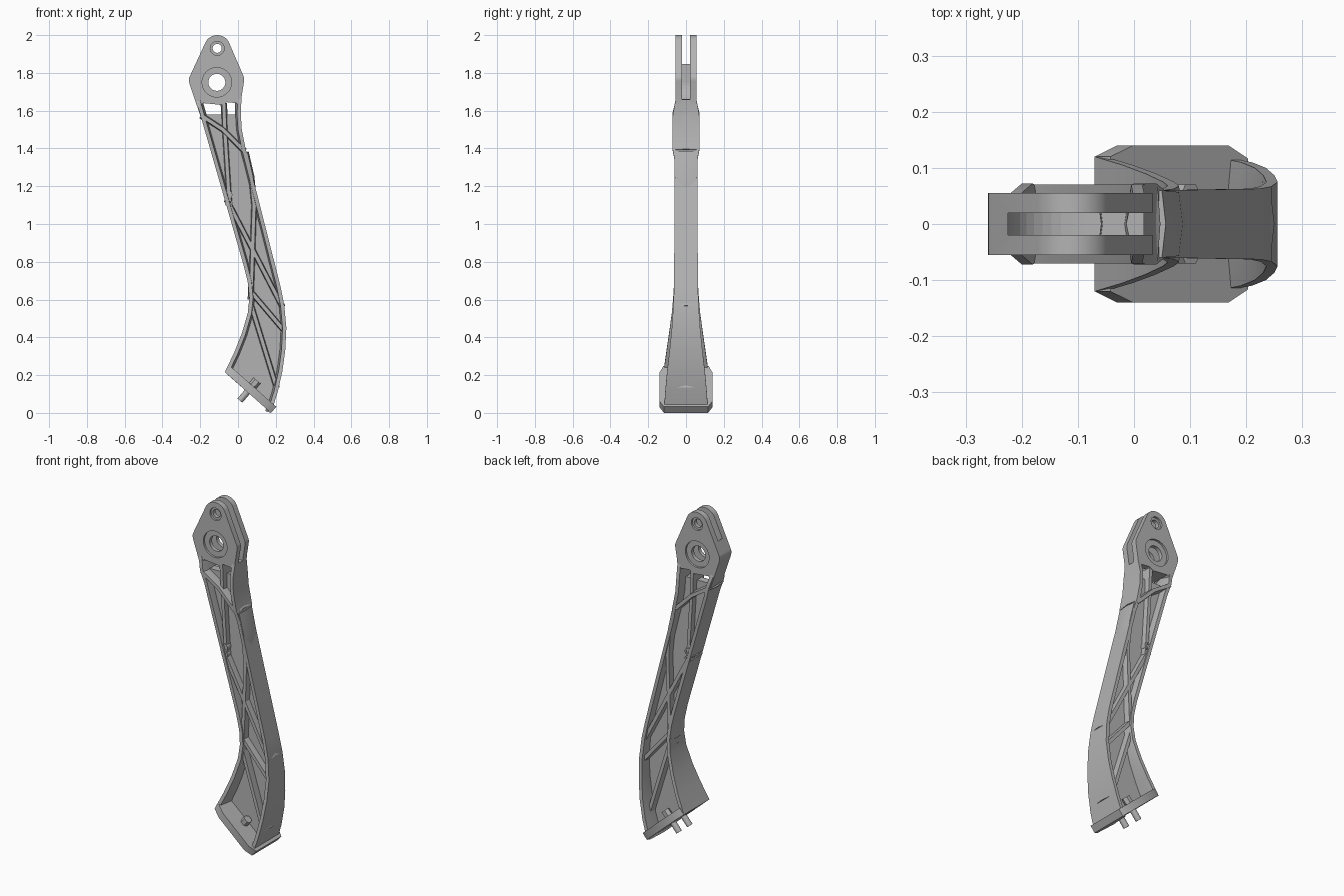
import bpy, bmesh, math
from mathutils import Vector

if "Cube" in bpy.data.objects:
    bpy.data.objects.remove(bpy.data.objects["Cube"])

metal = bpy.data.materials.new("grey_metal")
metal.use_nodes = True
GREY = (0.45, 0.45, 0.45, 1)
metal.diffuse_color = GREY
metal.node_tree.nodes["Principled BSDF"].inputs["Base Color"].default_value = GREY


def finish(name, bm, helper=False):
    """Turn a bmesh into a shaded object."""
    bmesh.ops.recalc_face_normals(bm, faces=bm.faces)
    mesh = bpy.data.meshes.new(name)
    bm.to_mesh(mesh)
    bm.free()
    mesh.materials.append(metal)
    obj = bpy.data.objects.new(name, mesh)
    bpy.context.collection.objects.link(obj)
    if helper:
        obj.hide_render = True
        obj.hide_viewport = True
        return obj
    for other in bpy.context.selected_objects:
        other.select_set(False)
    obj.select_set(True)
    bpy.context.view_layer.objects.active = obj
    bpy.ops.object.shade_smooth_by_angle(angle=math.radians(32))
    return obj


def prism(name, outline, y0, y1, helper=False):
    """Extrude an x-z outline from y0 to y1."""
    bm = bmesh.new()
    a, b = [[bm.verts.new((p[0], y, p[1])) for p in outline] for y in (y0, y1)]
    bm.faces.new(a)
    bm.faces.new(b)
    for i in range(len(a)):
        j = (i + 1) % len(a)
        bm.faces.new((a[i], a[j], b[j], b[i]))
    return finish(name, bm, helper)


def strip(name, path, near, far, draft_near=0.0, draft_far=0.0):
    """Sweep a drafted bar along (x, z, half depth) points, spanning two offsets."""
    bm = bmesh.new()
    rings = []
    for i, (x, z, d) in enumerate(path):
        here = Vector((x, z))
        dirs = []
        if i > 0:
            dirs.append((here - Vector(path[i - 1][:2])).normalized())
        if i < len(path) - 1:
            dirs.append((Vector(path[i + 1][:2]) - here).normalized())
        t = sum(dirs, Vector((0, 0))).normalized()
        n = Vector((-t.y, t.x))
        section = [(near, d), (far, d), (far + draft_far, 0),
                   (far, -d), (near, -d), (near - draft_near, 0)]
        ring = []
        for off, y in section:
            p = here + n * off
            ring.append(bm.verts.new((p.x, y, p.y)))
        rings.append(ring)
    for a, b in zip(rings, rings[1:]):
        for i in range(6):
            j = (i + 1) % 6
            bm.faces.new((a[i], a[j], b[j], b[i]))
    bm.faces.new(rings[0])
    bm.faces.new(rings[-1])
    return finish(name, bm)


def arc(cx, cz, r, start, end, steps):
    angles = [math.radians(start + (end - start) * i / steps) for i in range(steps + 1)]
    return [(cx + r * math.cos(a), cz + r * math.sin(a)) for a in angles]


def disc(cx, cz, r):
    return arc(cx, cz, r, 0, 350, 35)


def cut(target, cutter):
    mod = target.modifiers.new(cutter.name, "BOOLEAN")
    mod.operation = "DIFFERENCE"
    mod.solver = "EXACT"
    mod.object = cutter


def rod(name, start, end, radius, sides):
    """Cylinder between two points."""
    start, end = Vector(start), Vector(end)
    bm = bmesh.new()
    bmesh.ops.create_cone(bm, cap_ends=True, segments=sides, radius1=radius,
                          radius2=radius, depth=(end - start).length)
    turn = (end - start).to_track_quat("Z", "Y").to_matrix()
    bmesh.ops.rotate(bm, verts=bm.verts, matrix=turn)
    bmesh.ops.translate(bm, verts=bm.verts, vec=(start + end) / 2)
    return finish(name, bm)


# Outer edges of the arm, listed top to bottom as x, z, half depth
left_edge = [(-.22, 1.65, .055), (-.2, 1.58, .072), (-.18, 1.51, .062), (.03, .78, .06),
             (.052, .69, .063), (.06, .61, .068), (.052, .53, .075), (.02, .42, .09),
             (-.02, .32, .105), (-.07, .215, .12)]
right_edge = [(.018, 1.66, .055), (.015, 1.58, .07), (.02, 1.5, .072), (.04, 1.4, .072),
              (.055, 1.34, .06), (.225, .67, .063), (.245, .57, .067), (.256, .45, .075),
              (.25, .33, .087), (.235, .22, .1), (.21, .11, .11), (.175, 0, .117)]

# Thin web and the flanges around it
prism("web", left_edge[1:] + right_edge[:0:-1], -.022, .022)
strip("left_flange", left_edge, 0, .02, draft_far=.012)
strip("right_flange", right_edge, -.02, 0, draft_near=.012)
strip("foot_plate", [(-.07, .215, .12), (-.03, .181, .14),
                     (.14, .03, .14), (.175, 0, .117)], 0, .043)

# Bracing ribs on both sides of the web
ribs = {
    "top_diagonal_rib": [(-.195, 1.575, .07), (-.08, 1.5, .07), (.035, 1.385, .07)],
    "upper_vertical_rib": [(-.075, 1.64, .052), (-.07, 1.5, .05), (-.046, 1.12, .05)],
    "long_diagonal_rib": [(-.06, 1.13, .055), (.075, .87, .055), (.235, .56, .055)],
    "spine_rib": [(.04, 1.38, .06), (.07, 1.25, .057), (.085, 1.1, .055),
                  (.077, .85, .055), (.068, .6, .058)],
    "lower_diagonal_rib": [(.07, .64, .058), (.24, .44, .058)],
    "foot_rib": [(.07, .57, .06), (.205, .13, .06)],
}
for name, path in ribs.items():
    strip(name, path, -.01, .01, .007, .007)

# Forked head
big, small = (-.112, 1.75), (-.11, 1.93)
head_outline = ([(-.195, 1.56), (-.253, 1.73)] + arc(-.215, 1.762, .045, 190, 150, 4)
                + arc(-.11, 1.93, .07, 150, 30, 12) + arc(-.012, 1.765, .045, 25, -12, 4)
                + [(.02, 1.68), (.016, 1.62), (-.01, 1.64), (-.06, 1.645), (-.09, 1.63),
                   (-.13, 1.635), (-.185, 1.64), (-.2, 1.62)])
head = prism("forked_head", head_outline, -.055, .055)

# Slot between the ears, open to the top and one side
slot_outline = arc(big[0], big[1], .113, 180, 270, 10) + [(.2, 1.637), (.2, 2.1), (-.225, 2.1)]
cut(head, prism("slot_cutter", slot_outline, -.02, .02, True))

# Pivot holes with shallow counterbores
for label, (cx, cz), bore, ring in (("large", big, .045, .078), ("small", small, .024, .037)):
    cut(head, prism(label + "_bore_cutter", disc(cx, cz, bore), -.2, .2, True))
    for side in (-1, 1):
        name = label + ("_front" if side < 0 else "_back") + "_recess_cutter"
        cut(head, prism(name, disc(cx, cz, ring), side * .043, side * .1, True))

# Pair of small hollow bosses beside the upper rib
for i, z in enumerate((1.155, 1.112)):
    boss = prism(f"small_boss_{i}", disc(-.05, z, .02), -.056, .056)
    for side in (-1, 1):
        cut(boss, prism(f"boss_cutter_{i}_{side}", disc(-.05, z, .012),
                        side * .03, side * .1, True))

# Two bolts through the foot plate
axis = Vector((.65, 0, .76))
for label, y in (("front", -.05), ("back", .05)):
    tip = Vector((.01, y, .065))
    rod(label + "_bolt_shank", tip, tip + axis * .12, .017, 24)
    rod(label + "_bolt_head", tip + axis * .105, tip + axis * .14, .024, 6)
